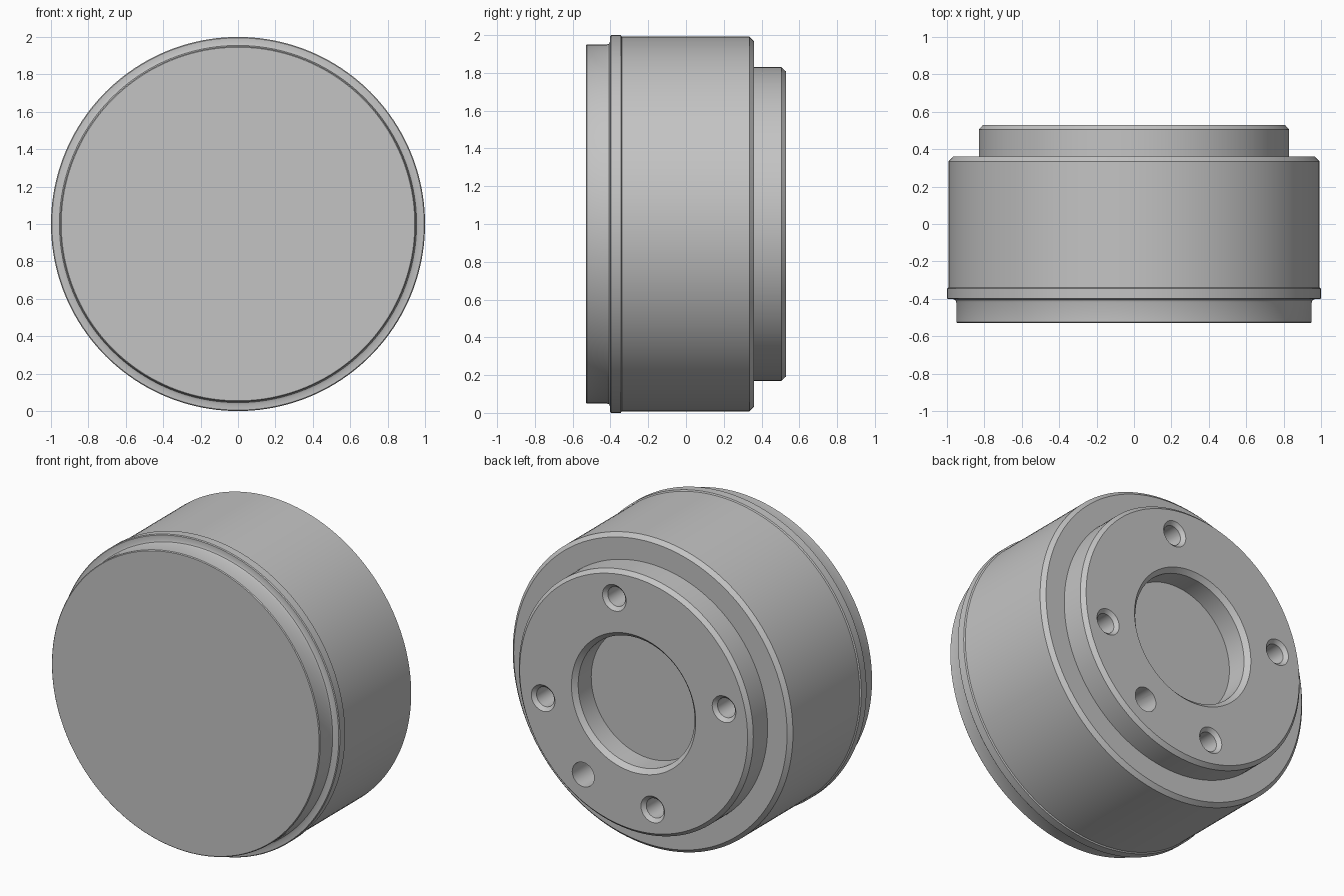
import bpy
import bmesh
from math import sin, cos, radians, tau
from mathutils import Vector

cube = bpy.data.objects.get("Cube")
if cube:
    bpy.data.objects.remove(cube, do_unlink=True)

metal = bpy.data.materials.new("plain grey metal")
metal.use_nodes = True
grey = (0.55, 0.55, 0.55, 1)
metal.diffuse_color = grey
metal.node_tree.nodes["Principled BSDF"].inputs["Base Color"].default_value = grey


def lathe(bm, profile, segments, cx=0, cz=1):
    """Spin (radius, y) points round an axis parallel to y and cap both ends."""
    rings = []
    for r, y in profile:
        rings.append([bm.verts.new((cx + r * cos(tau * i / segments), y,
                                    cz + r * sin(tau * i / segments)))
                      for i in range(segments)])
    for a, b in zip(rings, rings[1:]):
        for i in range(segments):
            j = (i + 1) % segments
            bm.faces.new((a[i], a[j], b[j], b[i]))
    bm.faces.new(rings[0])
    bm.faces.new(rings[-1])


def make_object(name, bm):
    bmesh.ops.recalc_face_normals(bm, faces=bm.faces)
    mesh = bpy.data.meshes.new(name)
    bm.to_mesh(mesh)
    bm.free()
    mesh.materials.append(metal)
    obj = bpy.data.objects.new(name, mesh)
    bpy.context.collection.objects.link(obj)
    return obj


# Turned housing: front lip, flange, drum, rear boss and central bore
bm = bmesh.new()
lathe(bm, [
    (0.945, -0.53), (0.95, -0.525), (0.95, -0.42), (0.955, -0.407), (0.967, -0.402),
    (0.995, -0.402), (1.0, -0.397), (1.0, -0.345), (0.992, -0.34),
    (0.992, 0.335), (0.968, 0.36), (0.83, 0.36), (0.83, 0.505), (0.807, 0.53),
    (0.44, 0.53), (0.412, 0.502), (0.412, 0.37)], 160)
housing = make_object("housing", bm)

# Four countersunk bolt holes and one plain locating hole
bm = bmesh.new()
bolt_radius = 0.655
for angle in (78, 168, 258, 348, 303):
    a = radians(angle)
    x, z = bolt_radius * cos(a), 1 + bolt_radius * sin(a)
    if angle == 303:
        profile = [(0.078, 0.33), (0.078, 0.6)]
    else:
        profile = [(0.062, 0.33), (0.062, 0.508), (0.084, 0.53), (0.084, 0.6)]
    lathe(bm, profile, 32, x, z)
hole_cutters = make_object("hole_cutters", bm)

# Flat milled into the drum, with slightly sloping end walls
bm = bmesh.new()
bmesh.ops.create_cube(bm, size=2)
a = radians(303)
outward, along = Vector((cos(a), 0, sin(a))), Vector((-sin(a), 0, cos(a)))
for v in bm.verts:
    radius, half_width = (1.1, 0.215) if v.co.z > 0 else (0.905, 0.16)
    v.co = (outward * radius + along * v.co.x * 0.6
            + Vector((0, 0.015 + v.co.y * half_width, 1)))
flat_cutter = make_object("flat_cutter", bm)

# Cut the details, then remove the cutters
bpy.ops.object.select_all(action='DESELECT')
housing.select_set(True)
bpy.context.view_layer.objects.active = housing
for cutter in (hole_cutters, flat_cutter):
    cutter.hide_render = True
    mod = housing.modifiers.new("cut", 'BOOLEAN')
    mod.operation = 'DIFFERENCE'
    mod.solver = 'EXACT'
    mod.object = cutter
    bpy.ops.object.modifier_apply(modifier=mod.name)
    bpy.data.objects.remove(cutter, do_unlink=True)

bpy.ops.object.shade_smooth_by_angle(angle=radians(30))
